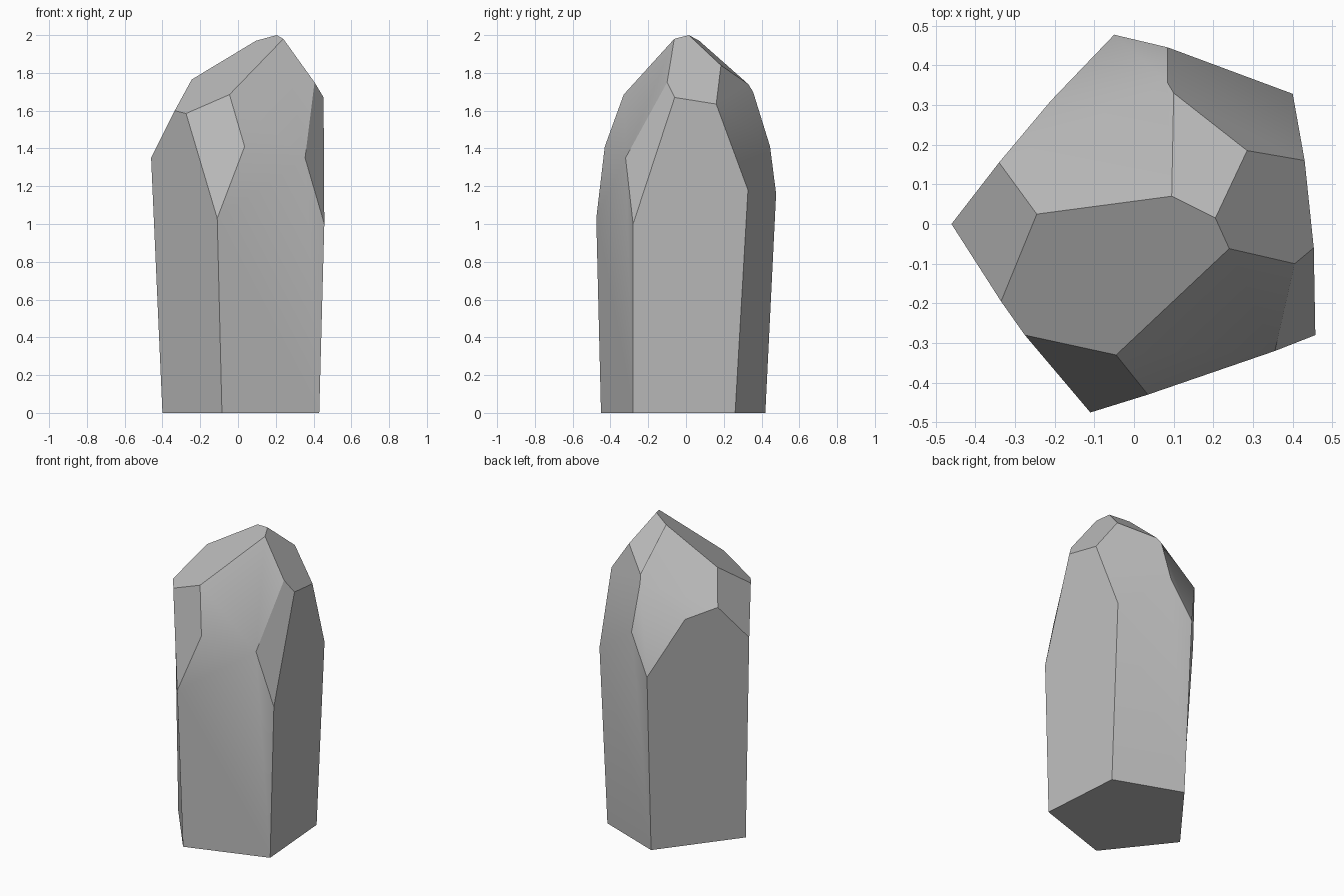
import bpy
import bmesh

cube = bpy.data.objects.get("Cube")
if cube:
    bpy.data.objects.remove(cube, do_unlink=True)

# Single stone colour
stone = bpy.data.materials.new("grey_stone")
stone.use_nodes = True
grey = (0.5, 0.5, 0.5, 1)
stone.diffuse_color = grey
shader = stone.node_tree.nodes["Principled BSDF"]
shader.inputs["Base Color"].default_value = grey
shader.inputs["Roughness"].default_value = 0.8

# Named corners: foot, shoulder of each upright edge, then crown
corners = {
    "front_foot": (-.085, -.45, 0), "right_foot": (.43, -.28, 0),
    "back_right_foot": (.39, .26, 0), "back_foot": (-.04, .42, 0),
    "left_foot": (-.4, -.05, 0),
    "front": (-.11, -.475, 1.03), "right": (.457, -.28, 1),
    "back_right": (.4, .328, 1.18), "back": (-.05, .477, 1.16),
    "left": (-.46, 0, 1.35),
    "front_bend": (.035, -.43, 1.41), "right_bend": (.355, -.32, 1.35),
    "back_bend": (.085, .445, 1.41), "left_bend": (-.21, .31, 1.52),
    "notch_top": (.405, -.1, 1.75), "notch_side": (.453, -.06, 1.67),
    "right_high": (.43, .16, 1.635), "back_high": (.085, .355, 1.7),
    "left_high": (-.34, .155, 1.575),
    "chip_left": (-.275, -.28, 1.585), "chip_right": (-.045, -.33, 1.685),
    "crown_left": (-.335, -.195, 1.6), "crown_ridge": (-.245, .025, 1.765),
    "crown_back": (.1, .33, 1.74), "crown_right": (.285, .185, 1.84),
    "peak_back": (.095, .07, 1.97), "peak": (.205, .015, 2),
    "peak_front": (.24, -.062, 1.98),
}

# Each facet lists its corners in order
facets = [
    # base
    "left_foot back_foot back_right_foot right_foot front_foot",
    # tall upright sides
    "front_foot right_foot right right_bend front_bend front",
    "right_foot back_right_foot back_right right_high notch_side right",
    "back_right_foot back_foot back back_bend back_right",
    "back_foot left_foot left left_high left_bend back",
    "left_foot front_foot front chip_left crown_left left",
    # sloping shoulders that curve out of the sides
    "front_bend right_bend notch_top peak_front chip_right",
    "back_right back_bend back_high crown_back crown_right right_high",
    "back left_bend back_high back_bend",
    "left_bend left_high crown_ridge peak_back crown_back back_high",
    # crown and chipped corners
    "crown_left left left_high crown_ridge",
    "chip_left chip_right front_bend front",
    "notch_top notch_side right right_bend",
    "peak_back crown_back crown_right peak",
    "peak crown_right right_high notch_side notch_top peak_front",
    "crown_left crown_ridge peak_back peak peak_front chip_right chip_left",
]
soft_bends = [("front_bend", "right_bend"), ("back_right", "back_bend"),
              ("left_bend", "back_high")]

# Build the stone, keeping every edge crisp except the soft bends
bm = bmesh.new()
verts = {name: bm.verts.new(co) for name, co in corners.items()}
for facet in facets:
    face = bm.faces.new([verts[name] for name in facet.split()])
    face.smooth = True
bmesh.ops.recalc_face_normals(bm, faces=bm.faces)
for edge in bm.edges:
    edge.smooth = False
for start, end in soft_bends:
    bm.edges.get((verts[start], verts[end])).smooth = True

mesh = bpy.data.meshes.new("stone_pillar")
bm.to_mesh(mesh)
bm.free()
mesh.materials.append(stone)
pillar = bpy.data.objects.new("stone_pillar", mesh)
bpy.context.collection.objects.link(pillar)
